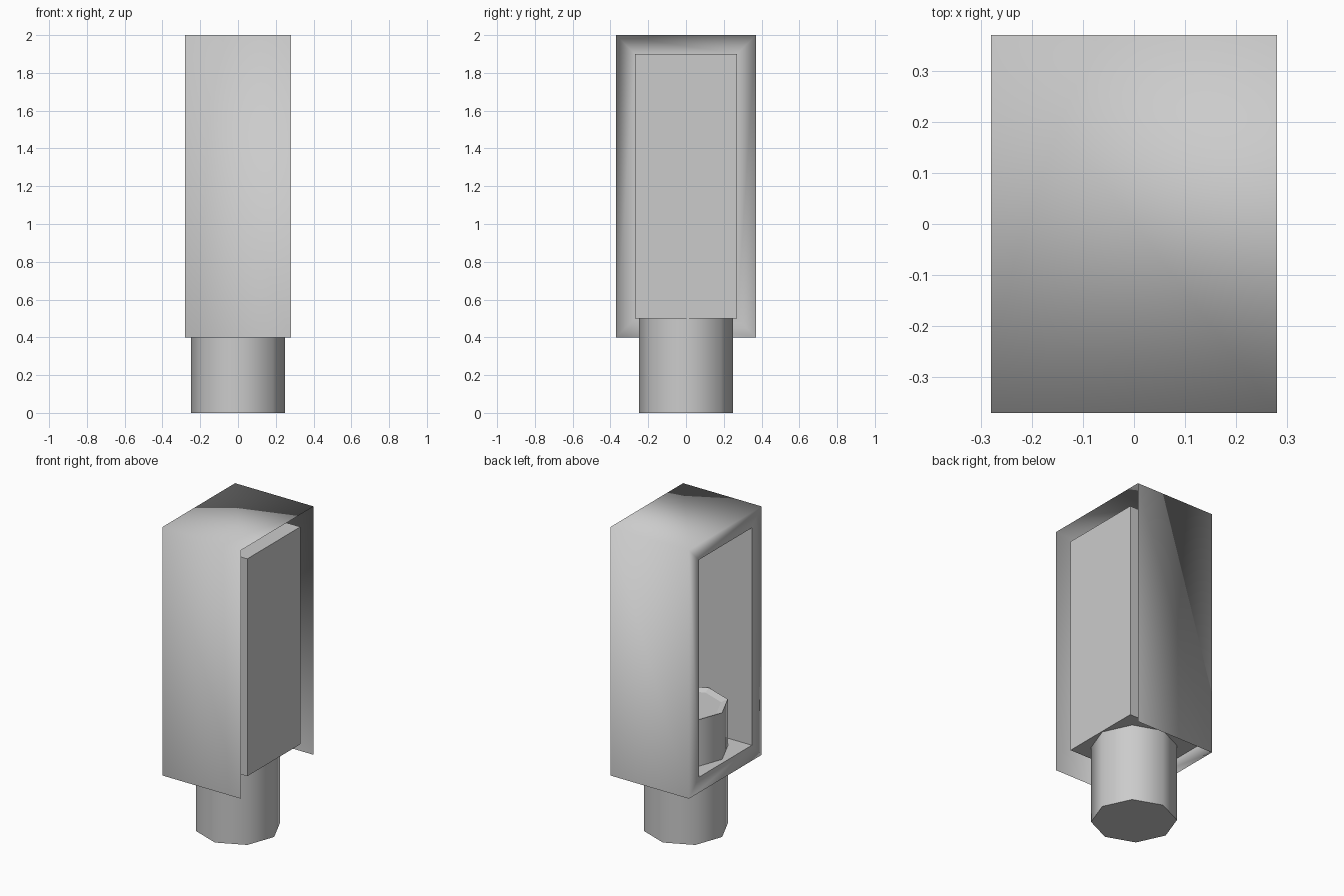
import bpy, bmesh, math
from mathutils import Vector

if "Cube" in bpy.data.objects:
    bpy.data.objects.remove(bpy.data.objects["Cube"])


def finish(bm, name):
    mesh = bpy.data.meshes.new(name)
    bm.to_mesh(mesh)
    bm.free()
    obj = bpy.data.objects.new(name, mesh)
    bpy.context.collection.objects.link(obj)
    return obj


def rect(bm, x, hy, z0, z1):
    """Rectangular loop in the plane of constant x."""
    return [bm.verts.new((x, y, z)) for y, z in
            ((-hy, z0), (hy, z0), (hy, z1), (-hy, z1))]


def bridge(bm, a, b, skip=(), smooth=False):
    n = len(a)
    for i in range(n):
        if i not in skip:
            f = bm.faces.new((a[i], a[(i + 1) % n], b[(i + 1) % n], b[i]))
            f.smooth = smooth


# housing: outer sleeve open at +x and below, framed at -x,
# with an inner pocket running back to a panel near +x
bm = bmesh.new()
outer_open = rect(bm, 0.28, 0.37, 0.4, 2.0)
outer_frame = rect(bm, -0.28, 0.37, 0.4, 2.0)
mouth = rect(bm, -0.28, 0.27, 0.5, 1.9)
panel = rect(bm, 0.255, 0.27, 0.5, 1.9)
bridge(bm, outer_frame, outer_open, skip=(0,), smooth=True)
bridge(bm, mouth, outer_frame, smooth=True)
bridge(bm, panel, mouth)
bm.faces.new(panel[::-1])
bmesh.ops.recalc_face_normals(bm, faces=bm.faces)
# make sure the outer top faces up
top = max(bm.faces, key=lambda f: f.calc_center_median().z)
top.normal_update()
if top.normal.z < 0:
    bmesh.ops.reverse_faces(bm, faces=bm.faces)
finish(bm, "housing")

# base post: eight-sided, with a shallow dished top inside the pocket
bm = bmesh.new()
rings = []
for r, z in ((0.25, 0.0), (0.25, 0.8), (0.21, 0.785)):
    rings.append([bm.verts.new((r * math.cos(a), r * math.sin(a), z))
                  for a in (math.radians(2.5 + 45 * k) for k in range(8))])
bridge(bm, rings[0], rings[1], smooth=True)
bridge(bm, rings[1], rings[2])
bm.faces.new(rings[2])
bm.faces.new(rings[0][::-1])
bmesh.ops.recalc_face_normals(bm, faces=bm.faces)
finish(bm, "base_post")
